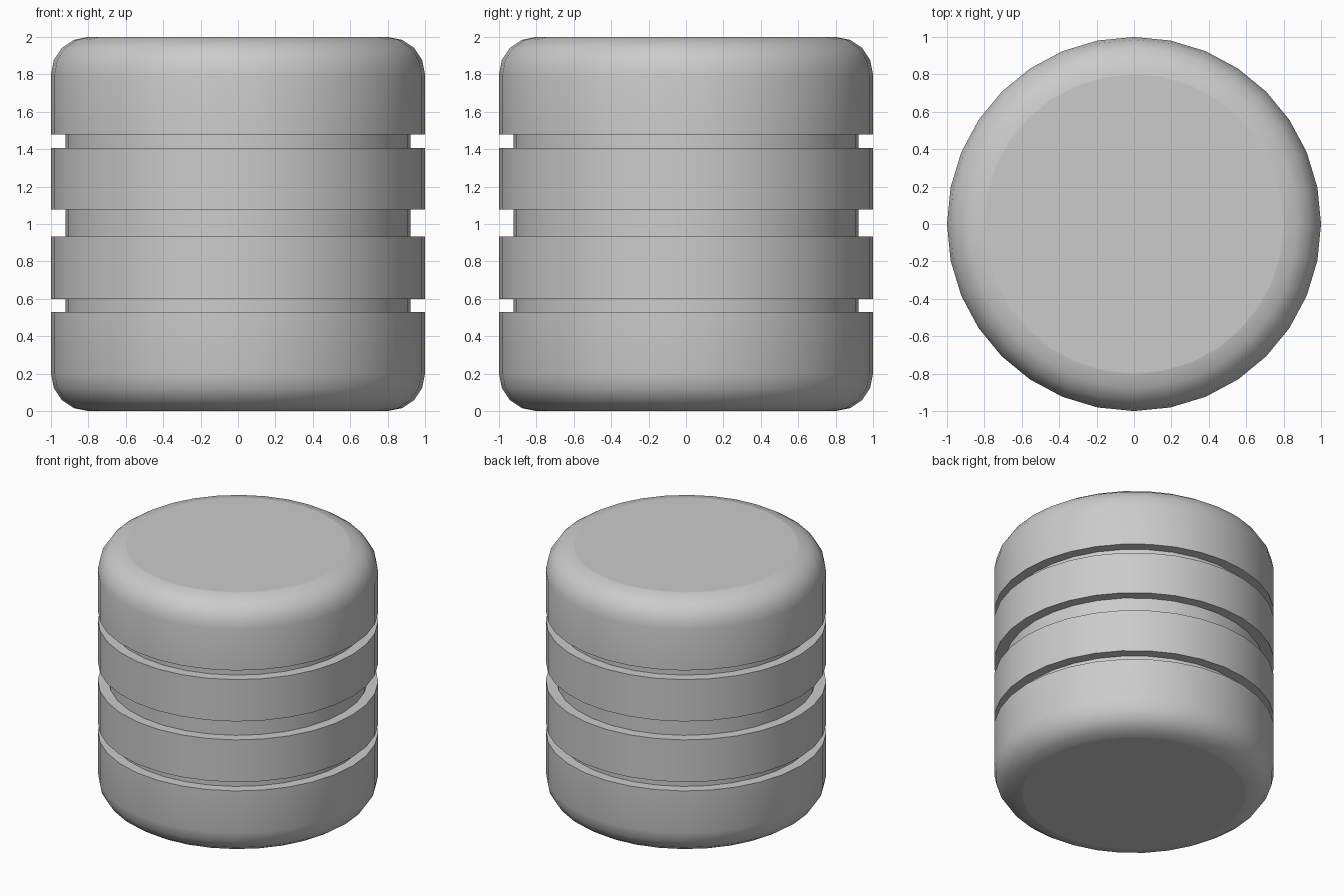
import bpy, bmesh
from math import sin, cos, pi, radians

if "Cube" in bpy.data.objects:
    bpy.data.objects.remove(bpy.data.objects["Cube"])

SIDES = 32
R, R_GROOVE, H, FILLET, STEPS = 1.0, 0.923, 2.0, 0.2, 4
GROOVES = [(0.53, 0.60), (0.932, 1.077), (1.406, 1.478)]

# Half profile (radius, height): rounded bottom, grooves, rounded top
arc = [(R - FILLET + FILLET * sin(i * pi / 2 / STEPS),
        FILLET - FILLET * cos(i * pi / 2 / STEPS)) for i in range(STEPS + 1)]
profile = list(arc)
for low, high in GROOVES:
    profile += [(R, low), (R_GROOVE, low), (R_GROOVE, high), (R, high)]
profile += [(r, H - z) for r, z in reversed(arc)]

# Revolve the profile into a closed drum
bm = bmesh.new()
rings = [[bm.verts.new((r * cos(2 * pi * k / SIDES), r * sin(2 * pi * k / SIDES), z))
          for k in range(SIDES)] for r, z in profile]
for a, b in zip(rings, rings[1:]):
    for k in range(SIDES):
        n = (k + 1) % SIDES
        bm.faces.new((a[k], a[n], b[n], b[k]))

# Flat end caps
bm.faces.new(rings[0][::-1])
bm.faces.new(rings[-1])

mesh = bpy.data.meshes.new("grooved_drum")
bm.to_mesh(mesh)
bm.free()
drum = bpy.data.objects.new("grooved_drum", mesh)
bpy.context.collection.objects.link(drum)

# Smooth sides and fillets, crisp groove edges, flat caps
bpy.context.view_layer.objects.active = drum
drum.select_set(True)
bpy.ops.object.shade_smooth_by_angle(angle=radians(30))
for edge in mesh.edges:
    if all(abs(mesh.vertices[v].co.z - z) < 1e-4 for v in edge.vertices for z in [0]) or \
       all(abs(mesh.vertices[v].co.z - H) < 1e-4 for v in edge.vertices):
        edge.use_edge_sharp = True
